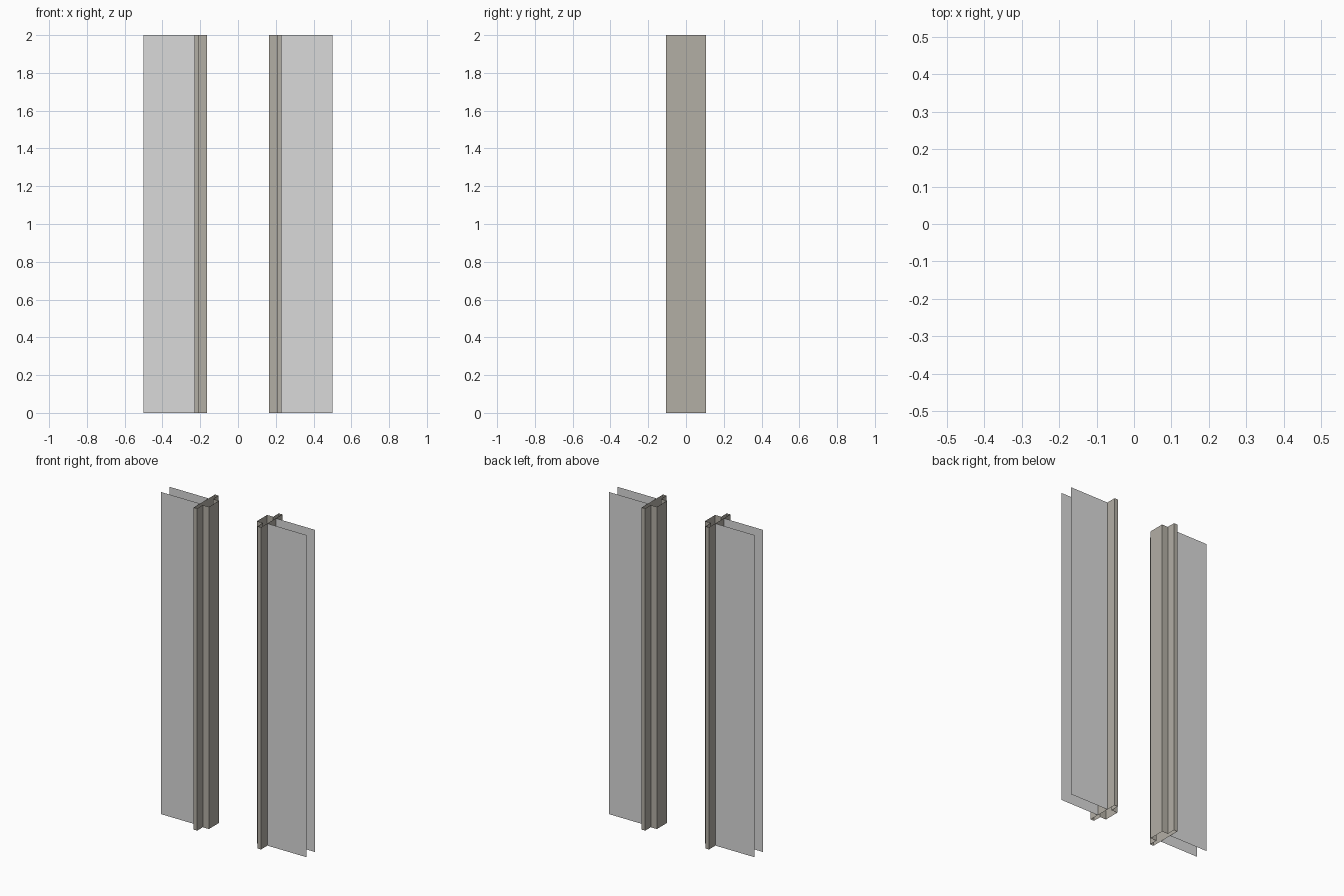
import bpy

if "Cube" in bpy.data.objects:
    bpy.data.objects.remove(bpy.data.objects["Cube"])

HEIGHT = 2.0


def material(name, rgb):
    m = bpy.data.materials.new(name)
    m.diffuse_color = (*rgb, 1.0)
    m.use_nodes = True
    m.node_tree.nodes["Principled BSDF"].inputs["Base Color"].default_value = m.diffuse_color
    return m


wall_grey = material("wall_light_grey", (0.70, 0.70, 0.70))
frame_taupe = material("frame_taupe", (0.45, 0.425, 0.375))


def extrude_profile(name, points, mat, closed):
    """Vertical open-ended sheet following a plan outline (no caps)."""
    n = len(points)
    verts = [(x, y, z) for z in (0.0, HEIGHT) for x, y in points]
    faces = [(i, (i + 1) % n, n + (i + 1) % n, n + i)
             for i in range(n if closed else n - 1)]
    mesh = bpy.data.meshes.new(name)
    mesh.from_pydata(verts, [], faces)
    mesh.materials.append(mat)
    obj = bpy.data.objects.new(name, mesh)
    bpy.context.collection.objects.link(obj)
    return obj


# Plan outline of the right jamb: long backing plate with a raised stop
OUTER, STEP, INNER = 0.231, 0.207, 0.165   # x positions
PLATE, STOP, WALL = 0.105, 0.05, 0.042     # half widths in y
jamb = [(OUTER, -PLATE), (OUTER, PLATE), (STEP, PLATE), (STEP, STOP),
        (INNER, STOP), (INNER, -STOP), (STEP, -STOP), (STEP, -PLATE)]

for label, sx in (("right", 1), ("left", -1)):
    # Jamb tube, outline reversed on the mirrored side to keep normals outward
    pts = [(sx * x, y) for x, y in jamb][::sx]
    extrude_profile(label + "_jamb", pts, frame_taupe, True)

    # Front and back wall skins
    xs = sorted((sx * OUTER, sx * 0.5))
    extrude_profile(label + "_front_wall", [(x, -WALL) for x in xs], wall_grey, False)
    extrude_profile(label + "_back_wall", [(x, WALL) for x in reversed(xs)], wall_grey, False)
